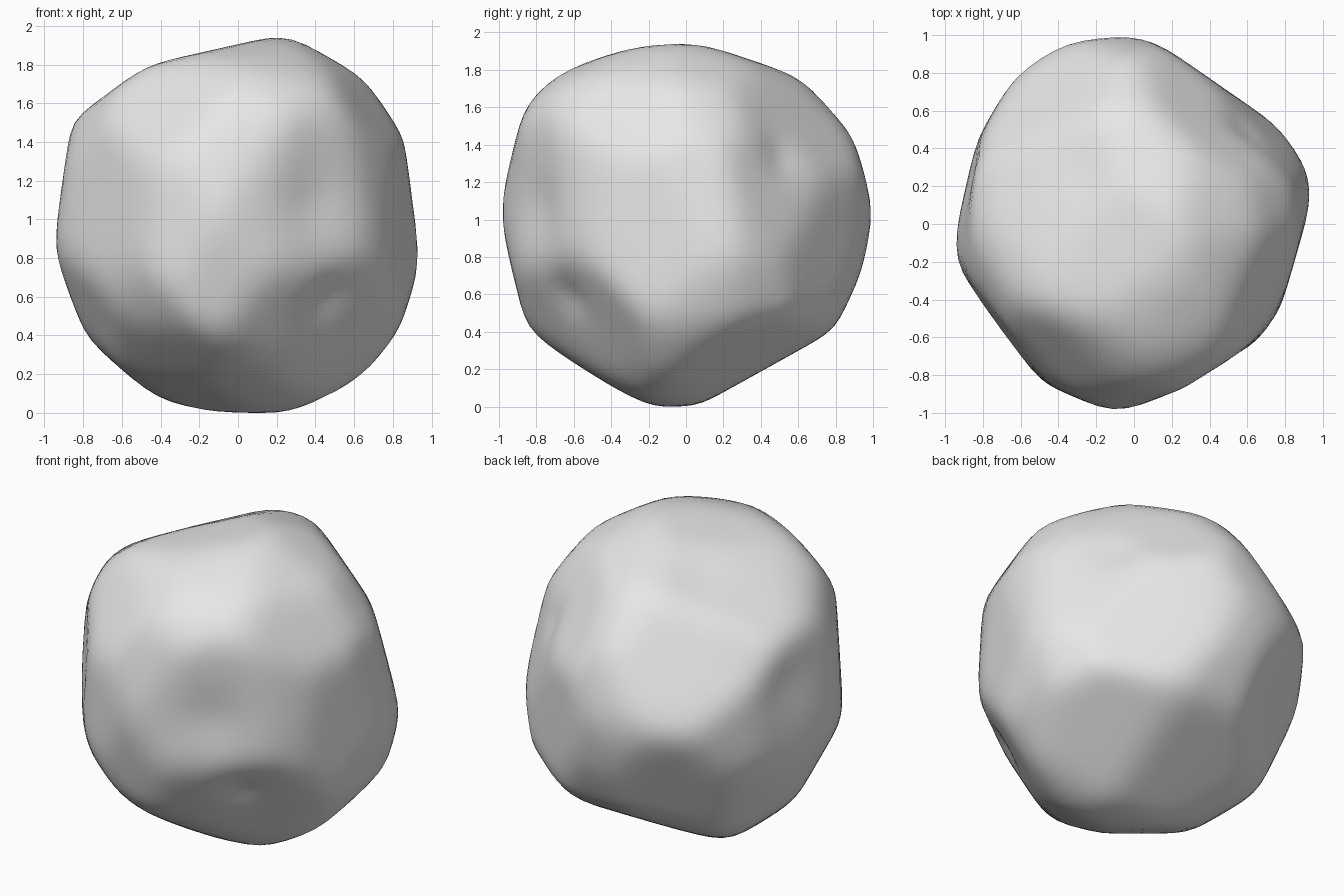
import bpy
import bmesh
import math
from mathutils import Vector

default_cube = bpy.data.objects.get("Cube")
if default_cube:
    bpy.data.objects.remove(default_cube, do_unlink=True)

HALF_HEIGHT = 0.975
WEAR_ALLOWANCE = 1.008
UP = Vector((0, 0, 1))


def facing(side_x, side_y, side_z):
    """Slanted direction in one of the eight octants."""
    turn, tilt = math.radians(35), math.radians(25)
    flat = math.cos(tilt)
    return Vector((side_x * math.sin(turn) * flat,
                   side_y * math.cos(turn) * flat,
                   side_z * math.sin(tilt)))


def chisel(direction, outline, lift=0.0):
    """Turn a convex outline seen along a direction into cutting planes."""
    across = UP.cross(direction).normalized()
    upward = direction.cross(across).normalized()
    corners = [Vector((a, b - lift)) for a, b in outline]
    planes = []
    for start, end in zip(corners, corners[1:] + corners[:1]):
        edge = (end - start).normalized()
        outward = Vector((-edge.y, edge.x))
        distance = outward.dot(start)
        if distance < 0:
            outward, distance = -outward, -distance
        planes.append((across * outward.x + upward * outward.y, distance))
    return planes


def facet(x, y, z, distance):
    """A single flat cut facing a direction."""
    return Vector((x, y, z)).normalized(), distance


# Cross outlines of the boulder, clockwise from the crown
planes = chisel(Vector((0, -1, 0)), [
    (.24, 1.95), (.36, 1.93), (.68, 1.71), (.85, 1.42), (.94, .77),
    (.83, .43), (.64, .17), (.26, 0), (-.23, 0), (-.43, .08),
    (-.78, .39), (-.95, .84), (-.86, 1.51), (-.47, 1.79)], HALF_HEIGHT)
planes += chisel(Vector((1, 0, 0)), [
    (.03, 1.95), (.61, 1.76), (.89, 1.45), (1, 1.04), (.93, .71),
    (.79, .41), (.07, .01), (-.2, 0), (-.36, .09), (-.84, .39),
    (-1, 1.04), (-.85, 1.64), (-.69, 1.78), (-.3, 1.91)], HALF_HEIGHT)
planes += chisel(Vector((0, -0.0001, 1)), [
    (0, 1), (.16, .93), (.75, .52), (.91, .34), (.94, .14),
    (.77, -.45), (.65, -.62), (.24, -.88), (-.1, -1), (-.5, -.83),
    (-.94, -.23), (-.94, -.05), (-.83, .44), (-.6, .83), (-.42, .95)])

# Slanted outlines that trim the corners
planes += chisel(facing(1, -1, 1), [
    (.14, .94), (.31, .93), (.44, .87), (.77, .39), (.93, -.23),
    (.84, -.57), (.43, -.94), (.16, -1.01), (-.32, -.91), (-.65, -.75),
    (-.85, -.45), (-.9, -.25), (-.88, .4), (-.72, .71)])
planes += chisel(facing(-1, 1, 1), [
    (-.1, 1.01), (.14, 1), (.39, .96), (.76, .7), (.85, .56),
    (.9, -.26), (.61, -.76), (.24, -.97), (-.58, -.78), (-.88, -.53),
    (-.93, -.1), (-.84, .47), (-.52, .85)])
planes += chisel(facing(1, 1, -1), [
    (-.09, .97), (.35, .92), (.51, .84), (.98, .18), (.95, -.17),
    (.71, -.7), (.35, -.91), (-.28, -.94), (-.48, -.85), (-.9, -.18),
    (-.86, .39), (-.57, .83)])

# Broad broken facets between the outlines
planes += [
    facet(-.48, .68, .55, .95),    # upper back left
    facet(-.46, .79, -.42, .91),   # lower back left
    facet(.45, .4, -.8, .9),       # lower back right
    facet(.45, -.75, -.48, .88),   # lower front right
    facet(-.4, -.5, -.77, .92),    # lower front left
    facet(-.45, -.7, .55, .97),    # upper front left
]

# Shallow hollows: place, spread, depth
hollows = [
    (Vector((.47, -.65, .57)), .12, .03),
    (Vector((.35, -.78, 1.08)), .2, .03),
    (Vector((.6, .52, 1.35)), .13, .03),
    (Vector((-.85, .25, 1.25)), .22, .03),
    (Vector((-.25, .3, 1.85)), .2, .02),
]


def surface_radius(direction):
    """Distance from the core to the nearest cut along a direction."""
    radius = 1.06
    for normal, distance in planes:
        slope = normal.dot(direction)
        if slope > 0.01:
            radius = min(radius, distance / slope)
    return radius * WEAR_ALLOWANCE


# Boulder body, carved out of a ball
bm = bmesh.new()
bmesh.ops.create_icosphere(bm, subdivisions=5, radius=1)
for vert in bm.verts:
    direction = vert.co.normalized()
    vert.co = direction * surface_radius(direction)

# Weather the chiselled edges
for _ in range(4):
    bmesh.ops.smooth_vert(bm, verts=bm.verts, factor=0.5,
                          use_axis_x=True, use_axis_y=True, use_axis_z=True)

# Press in the hollows
for vert in bm.verts:
    inward = -vert.co.normalized()
    place = vert.co + UP * HALF_HEIGHT
    push = sum(depth * math.exp(-((place - centre).length / spread) ** 2)
               for centre, spread, depth in hollows)
    vert.co += inward * push

# Stand the boulder on the ground
bmesh.ops.translate(bm, verts=bm.verts, vec=-UP * min(v.co.z for v in bm.verts))

mesh = bpy.data.meshes.new("boulder")
bm.to_mesh(mesh)
bm.free()
boulder = bpy.data.objects.new("boulder", mesh)
bpy.context.collection.objects.link(boulder)

# Plain pale stone
stone = bpy.data.materials.new("pale_grey_stone")
stone.use_nodes = True
colour = (0.8, 0.8, 0.8, 1)
stone.diffuse_color = colour
for node in stone.node_tree.nodes:
    if node.type == 'BSDF_PRINCIPLED':
        node.inputs["Base Color"].default_value = colour
mesh.materials.append(stone)

bpy.context.view_layer.objects.active = boulder
boulder.select_set(True)
bpy.ops.object.shade_smooth_by_angle(angle=math.radians(50))
